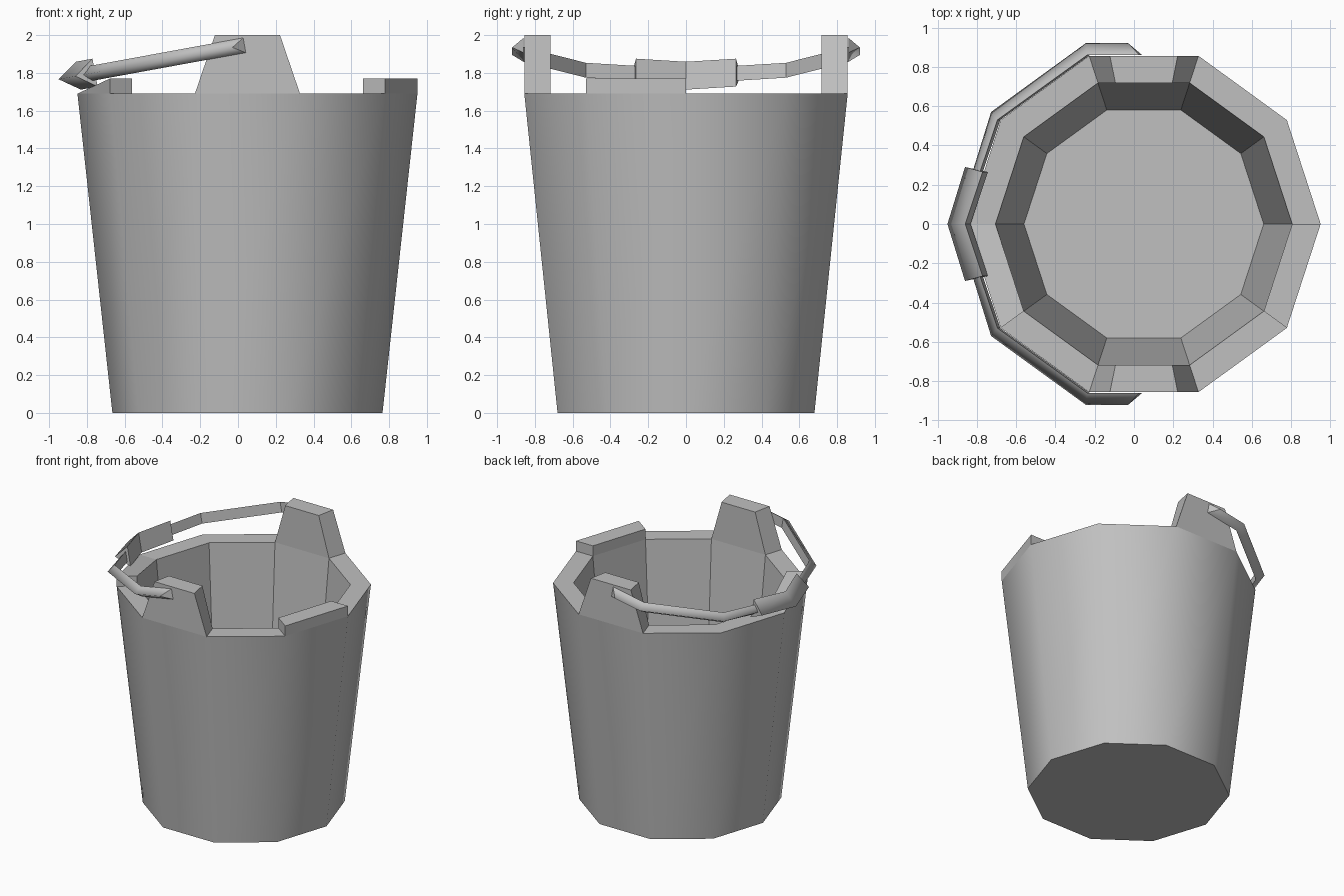
import bpy, bmesh
from math import cos, sin, pi
from mathutils import Vector

cube = bpy.data.objects.get("Cube")
if cube:
    bpy.data.objects.remove(cube, do_unlink=True)

grey = bpy.data.materials.new("plain grey")
grey.use_nodes = True
colour = (0.53, 0.53, 0.53, 1)
grey.diffuse_color = colour
grey.node_tree.nodes["Principled BSDF"].inputs["Base Color"].default_value = colour

SIDES = 10
CENTRE = 0.05
RIM_Z, EAR_Z, STAVE_Z, FLOOR_Z = 1.69, 2.0, 1.77, 0.1
OUTER, INNER = 0.9, 0.755


def finish(name, bm):
    bmesh.ops.remove_doubles(bm, verts=bm.verts, dist=0.0005)
    bmesh.ops.recalc_face_normals(bm, faces=bm.faces)
    mesh = bpy.data.meshes.new(name)
    bm.to_mesh(mesh)
    bm.free()
    mesh.materials.append(grey)
    obj = bpy.data.objects.new(name, mesh)
    bpy.context.collection.objects.link(obj)
    return obj


def corner(i, radius, z):
    a = 2 * pi * i / SIDES
    return Vector((CENTRE + radius * cos(a), radius * sin(a), z))


def loft(bm, sections, closed, smooth=(), skip=()):
    """Bridge equal-length closed sections; smooth and skip take (section, side)."""
    rows = [[bm.verts.new(p) for p in s] for s in sections]
    n = len(rows[0])
    for r in range(len(rows) - 1):
        for k in range(n):
            if (r, k) in skip:
                continue
            j = (k + 1) % n
            f = bm.faces.new((rows[r][k], rows[r][j], rows[r + 1][j], rows[r + 1][k]))
            f.smooth = (r, k) in smooth
    if closed[0]:
        bm.faces.new(rows[0][::-1])
    if closed[1]:
        bm.faces.new(rows[-1])


# Bucket body: faceted inside, smooth outside, rim left open under raised staves
raised = (2, 7, 5, 9)
rings = [(0.715, 0), (OUTER, RIM_Z), (INNER, RIM_Z), (0.61, FLOOR_Z)]
body = bmesh.new()
loft(body, [[corner(i, r, z) for i in range(SIDES)] for r, z in rings], (True, True),
     smooth=[(0, k) for k in range(SIDES)], skip=[(1, k) for k in raised])
finish("bucket_body", body)


# Raised staves standing on one side of the rim
def stave(name, i, z_start, z_end, taper=1.0):
    base = [corner(i, OUTER, RIM_Z), corner(i + 1, OUTER, RIM_Z),
            corner(i + 1, INNER, RIM_Z), corner(i, INNER, RIM_Z)]
    top = []
    for p, z in zip(base, (z_start, z_end, z_end, z_start)):
        top.append((CENTRE + (p.x - CENTRE) * taper, p.y, z))
    bm = bmesh.new()
    loft(bm, [base, top], (False, True))
    finish(name, bm)


stave("back_ear", 2, EAR_Z, EAR_Z, 0.62)
stave("front_ear", 7, EAR_Z, EAR_Z, 0.62)
stave("raised_stave", 9, STAVE_Z, STAVE_Z)
stave("sloped_stave", 5, RIM_Z, STAVE_Z)


# Handle: triangular bar with its flat face inward, lying in a tilted plane
def tilt(s, y, h):
    return (s * 0.983 - h * 0.18, y, 1.94 + s * 0.18 + h * 0.983)


def bar(name, outer, inner, half):
    # mirror the half path across y = 0
    outer = outer + [(s, -y) for s, y in reversed(outer) if y]
    inner = inner + [(s, -y) for s, y in reversed(inner) if y]
    sections = [[tilt(*o, 0), tilt(*i, half), tilt(*i, -half)]
                for o, i in zip(outer, inner)]
    bm = bmesh.new()
    loft(bm, sections, (True, True),
         smooth=[(r, k) for r in range(len(sections)) for k in (0, 2)])
    finish(name, bm)


bar("handle_bar",
    [(-0.03, 0.92), (-0.25, 0.92), (-0.74, 0.57), (-0.92, 0)],
    [(0.035, 0.86), (-0.235, 0.86), (-0.70, 0.53), (-0.88, 0)], 0.04)
bar("handle_grip",
    [(-0.875, 0.29), (-0.966, 0)],
    [(-0.77, 0.265), (-0.86, 0)], 0.075)
